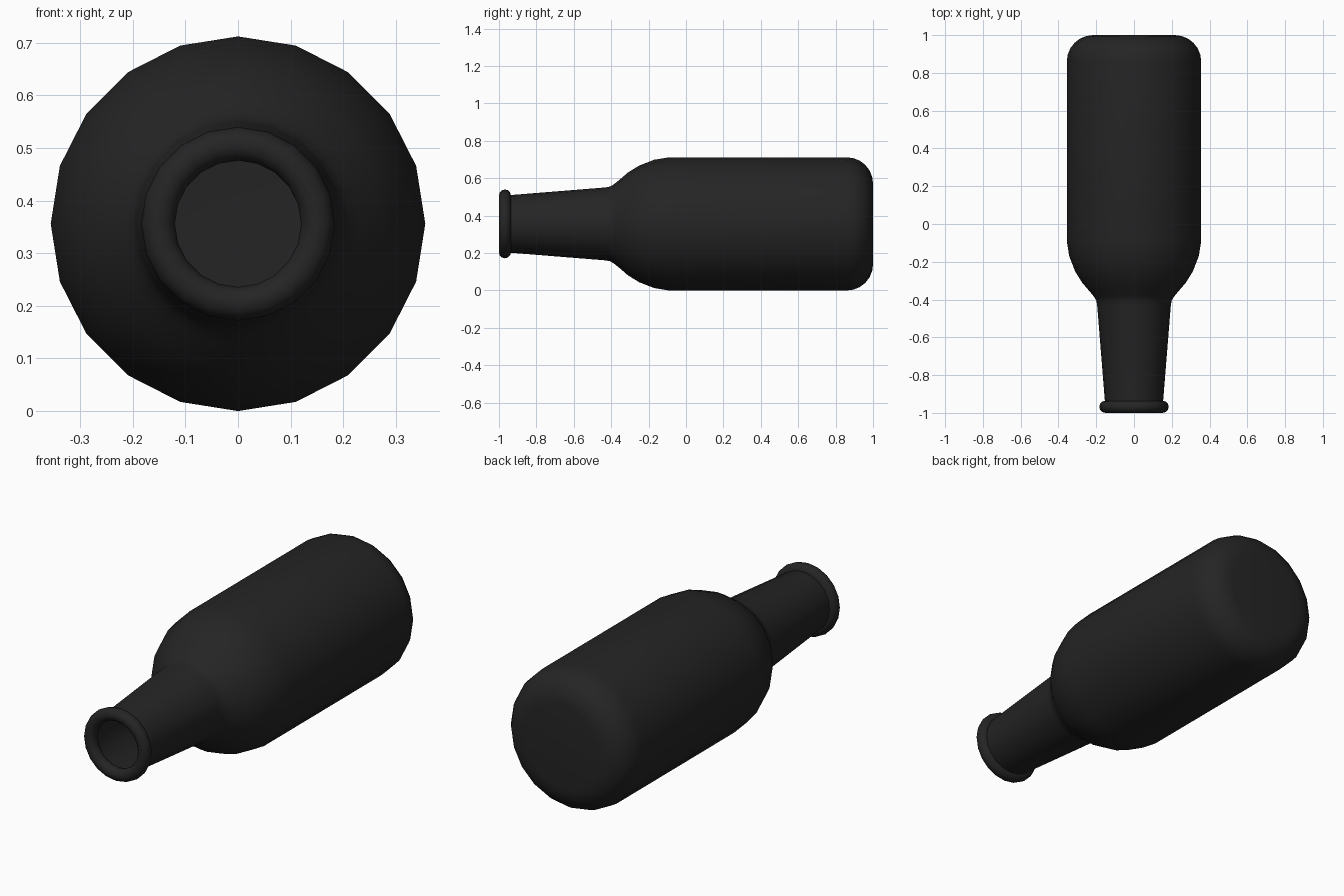
import bpy, bmesh, math

if "Cube" in bpy.data.objects:
    bpy.data.objects.remove(bpy.data.objects["Cube"])

SIDES = 20
R = 0.356          # body radius, also the axis height

glass = bpy.data.materials.new("dark_glass")
glass.diffuse_color = (0.018, 0.018, 0.018, 1)
glass.use_nodes = True
glass.node_tree.nodes["Principled BSDF"].inputs["Base Color"].default_value = glass.diffuse_color


def lathe(name, profile, closed=False, cap_end=False):
    """Spin a (y, radius) profile around the bottle's lengthwise axis."""
    bm = bmesh.new()
    rings = []
    for y, r in profile:
        rings.append([bm.verts.new((r * math.cos(2 * math.pi * i / SIDES), y,
                                    R + r * math.sin(2 * math.pi * i / SIDES)))
                      for i in range(SIDES)])
    pairs = list(zip(rings, rings[1:]))
    if closed:
        pairs.append((rings[-1], rings[0]))
    for a, b in pairs:
        for i in range(SIDES):
            j = (i + 1) % SIDES
            bm.faces.new((a[i], a[j], b[j], b[i]))
    if cap_end:
        bm.faces.new(rings[-1])
    bmesh.ops.recalc_face_normals(bm, faces=bm.faces)
    mesh = bpy.data.meshes.new(name)
    bm.to_mesh(mesh)
    bm.free()
    obj = bpy.data.objects.new(name, mesh)
    bpy.context.collection.objects.link(obj)
    mesh.materials.append(glass)
    bpy.ops.object.select_all(action='DESELECT')
    obj.select_set(True)
    bpy.context.view_layer.objects.active = obj
    bpy.ops.object.shade_smooth_by_angle(angle=math.radians(40))
    return obj


# Open neck, curved shoulder and straight body
profile = [(-0.965, 0.152), (-0.43, 0.195), (-0.405, 0.2), (-0.385, 0.212),
           (-0.36, 0.232), (-0.31, 0.275), (-0.25, 0.312), (-0.17, 0.343),
           (-0.09, R)]
# Rounded heel running into the flat base
heel = 0.14
for k in range(7):
    a = math.radians(15 * k)
    profile.append((1 - heel + heel * math.sin(a), R - heel + heel * math.cos(a)))
lathe("bottle_body", profile, cap_end=True)

# Round lip at the mouth
minor = 0.032
lip = [(-1 + minor + minor * math.cos(math.tau * k / 12),
        0.152 + minor * math.sin(math.tau * k / 12)) for k in range(12)]
lathe("mouth_lip", lip, closed=True)
